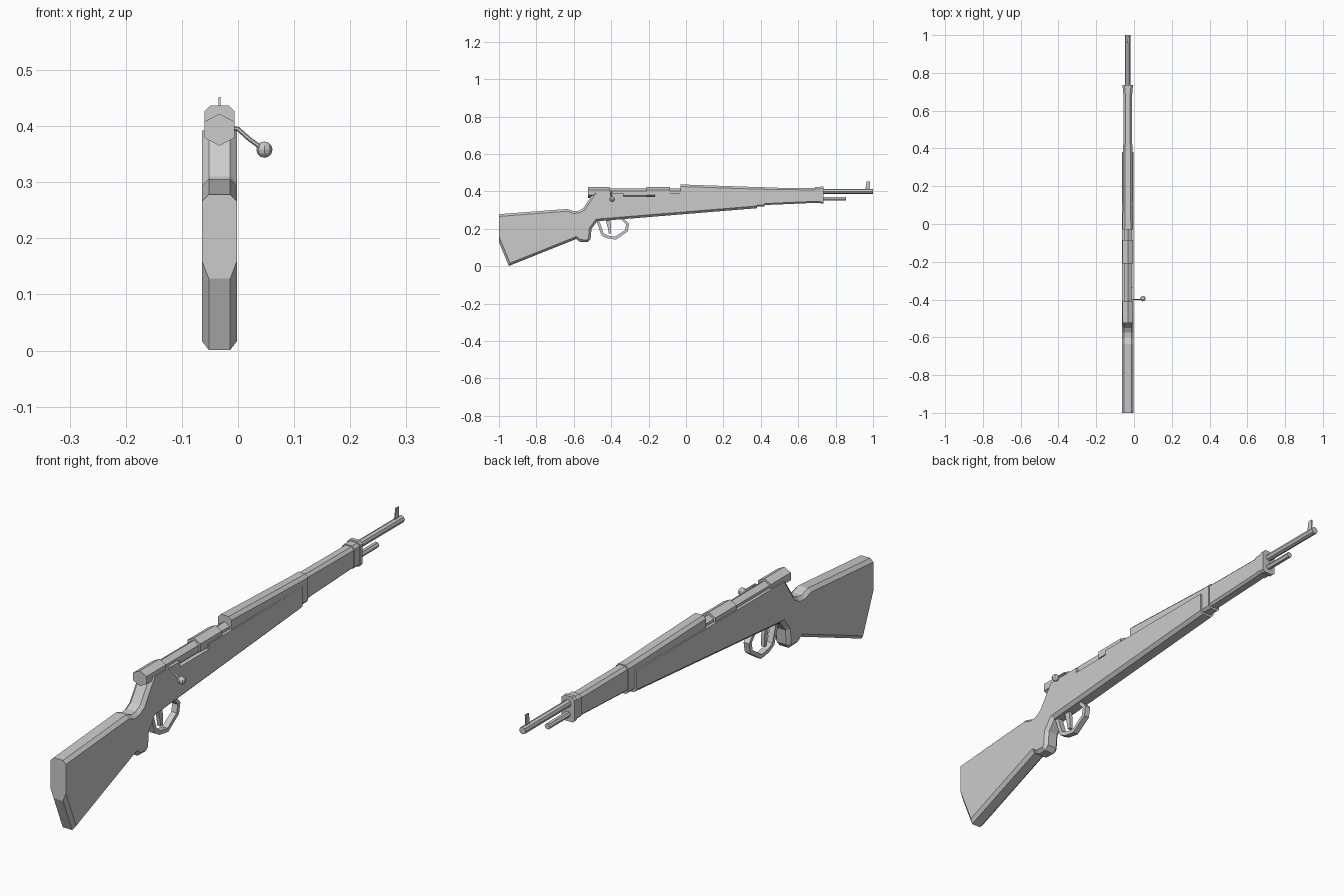
import bpy, bmesh, math
from mathutils import Vector

if "Cube" in bpy.data.objects:
    bpy.data.objects.remove(bpy.data.objects["Cube"])

CX = -0.033  # centre line of the rifle
grey = bpy.data.materials.new("plain grey")
grey.use_nodes = True
grey.diffuse_color = (0.6, 0.6, 0.6, 1)
grey.node_tree.nodes["Principled BSDF"].inputs["Base Color"].default_value = (0.6, 0.6, 0.6, 1)


def finish(name, bm):
    bmesh.ops.recalc_face_normals(bm, faces=bm.faces)
    mesh = bpy.data.meshes.new(name)
    bm.to_mesh(mesh)
    bm.free()
    mesh.materials.append(grey)
    obj = bpy.data.objects.new(name, mesh)
    bpy.context.collection.objects.link(obj)
    return obj


def loft(name, rings):
    """Skin matching rings of points and cap both ends."""
    bm = bmesh.new()
    loops = [[bm.verts.new(p) for p in ring] for ring in rings]
    n = len(loops[0])
    for a, b in zip(loops, loops[1:]):
        for i in range(n):
            bm.faces.new((a[i], a[(i + 1) % n], b[(i + 1) % n], b[i]))
    bm.faces.new(loops[0])
    bm.faces.new(loops[-1])
    return finish(name, bm)


def box_ring(y, half, low, high, top=0.01, bottom=0.0):
    """Rectangular section with chamfered top and bottom corners."""
    pts = [(half - bottom, low), (half, low + bottom), (half, high - top), (half - top, high)]
    pts += [(-x, z) for x, z in reversed(pts)]
    return [(CX + x, y, z) for x, z in pts]


def hex_ring(y, half, low, high):
    """Hexagon section with a point at top and bottom."""
    q = (high - low) / 4
    pts = [(0, low), (half, low + q), (half, high - q), (0, high), (-half, high - q), (-half, low + q)]
    return [(CX + x, y, z) for x, z in pts]


def rod(name, path, radius, sides=6):
    """Straight-sided tube through a list of points."""
    path = [Vector(p) for p in path]
    rings = []
    for i, p in enumerate(path):
        d = (path[min(i + 1, len(path) - 1)] - path[max(i - 1, 0)]).normalized()
        ref = Vector((0, 1, 0)) if abs(d.y) < 0.7 else Vector((0, 0, 1))
        u = d.cross(ref).normalized()
        v = d.cross(u)
        rings.append([p + radius * (u * math.cos(a) + v * math.sin(a))
                      for a in (math.tau * k / sides for k in range(sides))])
    return loft(name, rings)


def plate(name, profile, half):
    """Side profile in y, z extruded evenly about the centre line."""
    return loft(name, [[(CX + s * half, y, z) for y, z in profile] for s in (-1, 1)])


# Stock: side profile with chamfered rims, flat along the top and front
stock = plate("stock", [
    (-1, 0.278), (-1, 0.128), (-0.947, 0.001), (-0.588, 0.145), (-0.567, 0.13),
    (-0.525, 0.128), (-0.51, 0.145), (-0.505, 0.2), (-0.475, 0.24), (0.38, 0.31),
    (0.38, 0.392), (-0.495, 0.392), (-0.55, 0.31), (-0.575, 0.296), (-0.6, 0.294),
    (-0.635, 0.306)], 0.031)
bm = bmesh.new()
bm.from_mesh(stock.data)
rim = []
for e in bm.edges:
    a, b = (v.co for v in e.verts)
    along = abs(a.x - b.x) < 1e-4
    top = min(a.z, b.z) > 0.38
    front = min(a.y, b.y) > 0.37
    butt = max(a.y, b.y) < -0.99
    if along and not (top or front or butt):
        rim.append(e)
bmesh.ops.bevel(bm, geom=rim, offset=0.012, segments=1, affect='EDGES', clamp_overlap=True)
bm.to_mesh(stock.data)
bm.free()

# Loading notch in the left edge of the stock
cutter = loft("notch_cutter", [box_ring(y, 0.02, 0.372, 0.45, 0) for y in (-0.335, -0.165)])
for v in cutter.data.vertices:
    v.co.x += 0.035
cutter.hide_render = True
cutter.hide_viewport = True
cutter.display_type = 'WIRE'
cut = stock.modifiers.new("notch", 'BOOLEAN')
cut.operation = 'DIFFERENCE'
cut.solver = 'EXACT'
cut.object = cutter

# Receiver and bolt
for name, y0, y1, half, low, high in [
        ("receiver_cap", -0.525, -0.41, 0.027, 0.365, 0.422),
        ("bolt", -0.41, -0.21, 0.02, 0.365, 0.414),
        ("receiver_ring", -0.21, -0.085, 0.027, 0.365, 0.422),
        ("chamber", -0.085, -0.03, 0.02, 0.365, 0.414)]:
    loft(name, [hex_ring(y, half, low, high) for y in (y0, y1)])

# Bolt handle with a faceted knob
rod("bolt_handle", [(-0.02, -0.4, 0.398), (0.0, -0.4, 0.395), (0.02, -0.4, 0.377),
                    (0.045, -0.4, 0.359)], 0.004)
bm = bmesh.new()
bmesh.ops.create_uvsphere(bm, u_segments=8, v_segments=6, radius=0.0145)
knob = finish("bolt_knob", bm)
knob.location = (0.047, -0.395, 0.358)

# Handguard, forestock and bands
loft("handguard", [box_ring(-0.03, 0.027, 0.385, 0.437, 0.011),
                   box_ring(0.38, 0.025, 0.385, 0.423, 0.011)])
loft("middle_band", [box_ring(y, 0.025, 0.318, 0.423, 0.011, 0.009) for y in (0.375, 0.42)])
loft("forestock", [box_ring(0.38, 0.022, 0.325, 0.42, 0.01, 0.008),
                   box_ring(0.7, 0.022, 0.339, 0.418, 0.01, 0.008)])
loft("nose_band", [box_ring(y, 0.025, 0.338, 0.422, 0.01, 0.008) for y in (0.69, 0.72)])
loft("nose_cap", [box_ring(y, 0.027, 0.334, 0.427, 0.011, 0.008) for y in (0.72, 0.735)])

# Barrel, cleaning rod and front sight
rod("barrel", [(CX, 0.7, 0.4), (CX, 1.0, 0.4)], 0.0135, 8)
rod("cleaning_rod", [(CX, 0.7, 0.36), (CX, 0.855, 0.36)], 0.011)
plate("front_sight", [(0.958, 0.405), (0.966, 0.452), (0.984, 0.452), (0.982, 0.405)], 0.002)

# Trigger guard: an outer loop and an inset loop joined as a flat strip
outer = [(-0.478, 0.24), (-0.452, 0.165), (-0.425, 0.15), (-0.375, 0.142),
         (-0.312, 0.185), (-0.304, 0.225), (-0.335, 0.258)]
inner = [(-0.462, 0.24), (-0.441, 0.176), (-0.419, 0.164), (-0.379, 0.157),
         (-0.326, 0.193), (-0.32, 0.222), (-0.35, 0.256)]
loft("trigger_guard", [[(CX + s * 0.011, *p) for s, p in ((-1, o), (1, o), (1, i), (-1, i))]
                       for o, i in zip(outer, inner)])
plate("trigger", [(-0.43, 0.25), (-0.418, 0.205), (-0.413, 0.175), (-0.4, 0.175),
                  (-0.4, 0.21), (-0.405, 0.25)], 0.007)
